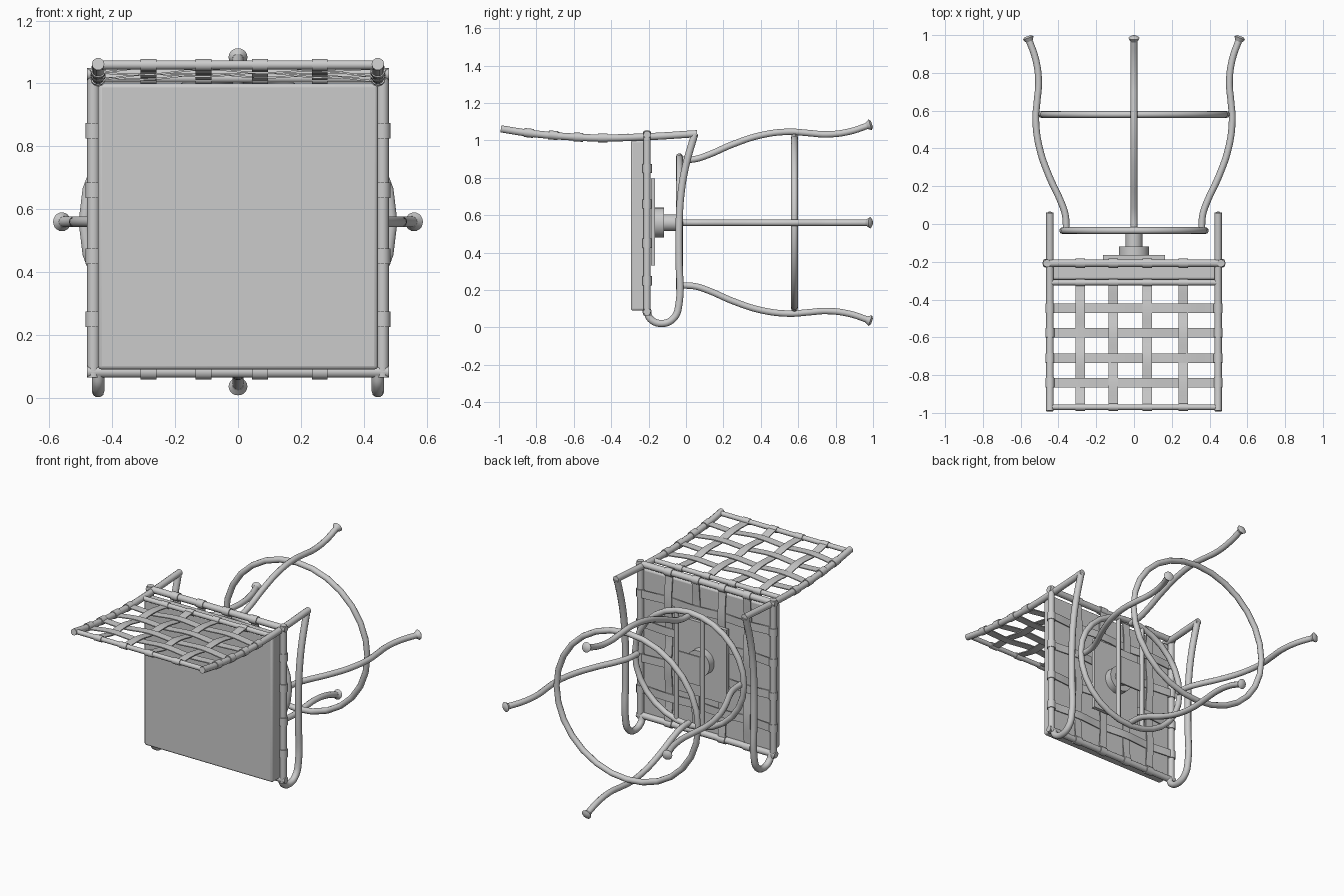
import bpy, bmesh, math
from mathutils import Vector, Matrix

if "Cube" in bpy.data.objects:
    bpy.data.objects.remove(bpy.data.objects["Cube"])

CZ = 0.56            # height of the swivel axis
SQ = 0.935           # base is slightly squashed in z


def finish(ob, smooth=True):
    bpy.ops.object.select_all(action='DESELECT')
    ob.select_set(True)
    bpy.context.view_layer.objects.active = ob
    if ob.type == 'CURVE':
        bpy.ops.object.convert(target='MESH')
        ob = bpy.context.object
    if smooth:
        bpy.ops.object.shade_smooth_by_angle(angle=math.radians(40))
    return ob


def tube(name, pts, r, closed=False, smooth_path=True):
    cu = bpy.data.curves.new(name, 'CURVE')
    cu.dimensions = '3D'
    cu.bevel_depth = r
    cu.bevel_resolution = 3
    cu.resolution_u = 5
    cu.use_fill_caps = True
    if smooth_path:
        s = cu.splines.new('BEZIER')
        s.bezier_points.add(len(pts) - 1)
        for b, p in zip(s.bezier_points, pts):
            b.co = p
            b.handle_left_type = b.handle_right_type = 'AUTO'
    else:
        s = cu.splines.new('POLY')
        s.points.add(len(pts) - 1)
        for b, p in zip(s.points, pts):
            b.co = (*p, 1)
    s.use_cyclic_u = closed
    ob = bpy.data.objects.new(name, cu)
    bpy.context.collection.objects.link(ob)
    return finish(ob)


def box(name, lo, hi, bevel=0.0):
    lo, hi = Vector(lo), Vector(hi)
    bpy.ops.mesh.primitive_cube_add(size=1, location=(lo + hi) / 2)
    ob = bpy.context.object
    ob.name = name
    ob.scale = hi - lo
    bpy.ops.object.transform_apply(location=False, rotation=False)
    if bevel:
        m = ob.modifiers.new('bevel', 'BEVEL')
        m.width, m.segments = bevel, 3
    return finish(ob)


def disc(name, a, b, r1, r2=None, sides=32):
    a, b = Vector(a), Vector(b)
    d = b - a
    bpy.ops.mesh.primitive_cone_add(vertices=sides, radius1=r1, radius2=r1 if r2 is None else r2,
                                    depth=d.length, location=(a + b) / 2,
                                    rotation=d.to_track_quat('Z', 'Y').to_euler())
    ob = bpy.context.object
    ob.name = name
    return finish(ob)


def strap(name, pts, side, up, width=0.05, thick=0.006):
    # flat band swept along a path
    side, up = Vector(side) * width / 2, Vector(up) * thick / 2
    bm = bmesh.new()
    rings = [[bm.verts.new(Vector(p) + side * i + up * j)
              for i, j in ((-1, -1), (1, -1), (1, 1), (-1, 1))] for p in pts]
    for a, b in zip(rings, rings[1:]):
        for k in range(4):
            bm.faces.new((a[k], a[(k + 1) % 4], b[(k + 1) % 4], b[k]))
    bm.faces.new(rings[0])
    bm.faces.new(rings[-1])
    bmesh.ops.recalc_face_normals(bm, faces=bm.faces)
    me = bpy.data.meshes.new(name)
    bm.to_mesh(me)
    bm.free()
    ob = bpy.data.objects.new(name, me)
    bpy.context.collection.objects.link(ob)
    finish(ob)


BACK = [(0.05, 1.035), (-0.2, 1.02), (-0.45, 1.013), (-0.6, 1.018), (-0.85, 1.04), (-0.975, 1.06)]


def back_z(y):
    for (y0, z0), (y1, z1) in zip(BACK, BACK[1:]):
        if y >= y1:
            return z0 + (z1 - z0) * (y - y0) / (y1 - y0)
    return BACK[-1][1]


def weave(u, i, start, step):
    return 0.006 * math.cos(math.pi * ((u - start) / step + i))


# seat cushion and its tube frame
box('seat_cushion', (-0.445, -0.295, 0.09), (0.445, -0.212, 1.0), 0.012)
for s in (-1, 1):
    tube('seat_frame_side', [(s * 0.46, -0.208, 0.065), (s * 0.46, -0.208, 1.05)], 0.02, smooth_path=False)
for z in (0.083, 1.03):
    tube('seat_frame_rail', [(-0.48, -0.208, z), (0.48, -0.208, z)], 0.02, smooth_path=False)

# arm loops and back uprights
ARM = [(-0.208, 0.083), (-0.19, 0.045), (-0.13, 0.021), (-0.065, 0.05), (-0.037, 0.13), (-0.037, 0.35),
       (-0.037, 0.55), (-0.025, 0.73), (0.0, 0.87), (0.047, 1.035)]
for s in (-1, 1):
    tube('arm', [(s * 0.445, y, z) for y, z in ARM], 0.02)
    tube('back_upright', [(s * 0.445, y, z) for y, z in [(0.06, 1.036)] + BACK[1:-1] + [(-0.99, 1.062)]], 0.02)
for y in (-0.31, -0.97):
    tube('back_rail', [(-0.445, y, back_z(y)), (0.445, y, back_z(y))], 0.015, smooth_path=False)

# woven straps of the back and the seat, wrapped round the tubes
XS = (-0.285, -0.11, 0.07, 0.26)
YS = (-0.445, -0.575, -0.71, -0.84)
ZS = (0.25, 0.45, 0.66, 0.85)
N = 32
for i, x in enumerate(XS):
    ys = [-0.31 - 0.66 * k / N for k in range(N + 1)]
    strap('back_strap_long', [(x, y, back_z(y) + weave(y, i, -0.445, 0.132) + 0.012 * math.sin(math.pi * k / N))
                              for k, y in enumerate(ys)], (1, 0, 0), (0, 0, 1))
    for y in (-0.31, -0.97):
        disc('back_strap_wrap', (x - 0.025, y, back_z(y)), (x + 0.025, y, back_z(y)), 0.019, sides=12)
    zs = [0.083 + 0.947 * k / N for k in range(N + 1)]
    strap('seat_strap_long', [(x, -0.2 + weave(z, i, 0.25, 0.2), z) for z in zs], (1, 0, 0), (0, 1, 0))
    for z in (0.083, 1.03):
        disc('seat_strap_wrap', (x - 0.025, -0.208, z), (x + 0.025, -0.208, z), 0.025, sides=12)
for i, (y, z) in enumerate(zip(YS, ZS)):
    xs = [-0.445 + 0.89 * k / N for k in range(N + 1)]
    strap('back_strap_cross', [(x, y, back_z(y) - weave(x, i, -0.285, 0.182) + 0.012 * math.sin(math.pi * k / N))
                               for k, x in enumerate(xs)], (0, 1, 0), (0, 0, 1))
    strap('seat_strap_cross', [(x, -0.2 - weave(x, i, -0.285, 0.182), z) for x in xs], (0, 0, 1), (0, 1, 0))
    for s in (-1, 1):
        disc('back_strap_wrap', (s * 0.445, y - 0.025, back_z(y - 0.025)),
             (s * 0.445, y + 0.025, back_z(y + 0.025)), 0.024, sides=12)
        disc('seat_strap_wrap', (s * 0.46, -0.208, z - 0.025), (s * 0.46, -0.208, z + 0.025), 0.025, sides=12)

# swivel plate and hub
box('swivel_plate', (-0.165, -0.188, 0.33), (0.165, -0.165, 0.795))
disc('swivel_hub', (0, -0.165, CZ), (0, -0.118, CZ), 0.08)
disc('swivel_post', (0, -0.118, CZ), (0, -0.035, CZ), 0.045)


def ring(name, r, y, tr):
    n = 28
    tube(name, [(r * math.cos(2 * math.pi * k / n), y, CZ + SQ * r * math.sin(2 * math.pi * k / n))
                for k in range(n)], tr, True, False)


# base rings and the bars carrying the hub
ring('base_ring', 0.378, -0.035, 0.018)
ring('foot_ring', 0.49, 0.58, 0.018)
for s in (-1, 1):
    tube('hub_bar', [(s * 0.09, -0.035, CZ - 0.34), (s * 0.09, -0.035, CZ + 0.34)], 0.014, smooth_path=False)
box('hub_bar_plate', (-0.09, -0.045, CZ - 0.09), (0.09, -0.035, CZ + 0.09))

# four curved legs with flared feet
LEG = [(-0.03, 0.358), (0.05, 0.364), (0.12, 0.388), (0.25, 0.448), (0.4, 0.5), (0.55, 0.52),
       (0.65, 0.513), (0.75, 0.505), (0.87, 0.52), (0.985, 0.56)]
for cx, cz in ((1, 0), (-1, 0), (0, SQ), (0, -SQ)):
    P = [Vector((r * cx, y, CZ + r * cz)) for y, r in LEG]
    tube('leg', P, 0.018)
    d = (P[-1] - P[-2]).normalized()
    disc('foot', P[-1] - d * 0.02, P[-1], 0.018, 0.03, 20)
    disc('foot_pad', P[-1], P[-1] + d * 0.01, 0.03, 0.016, 20)
